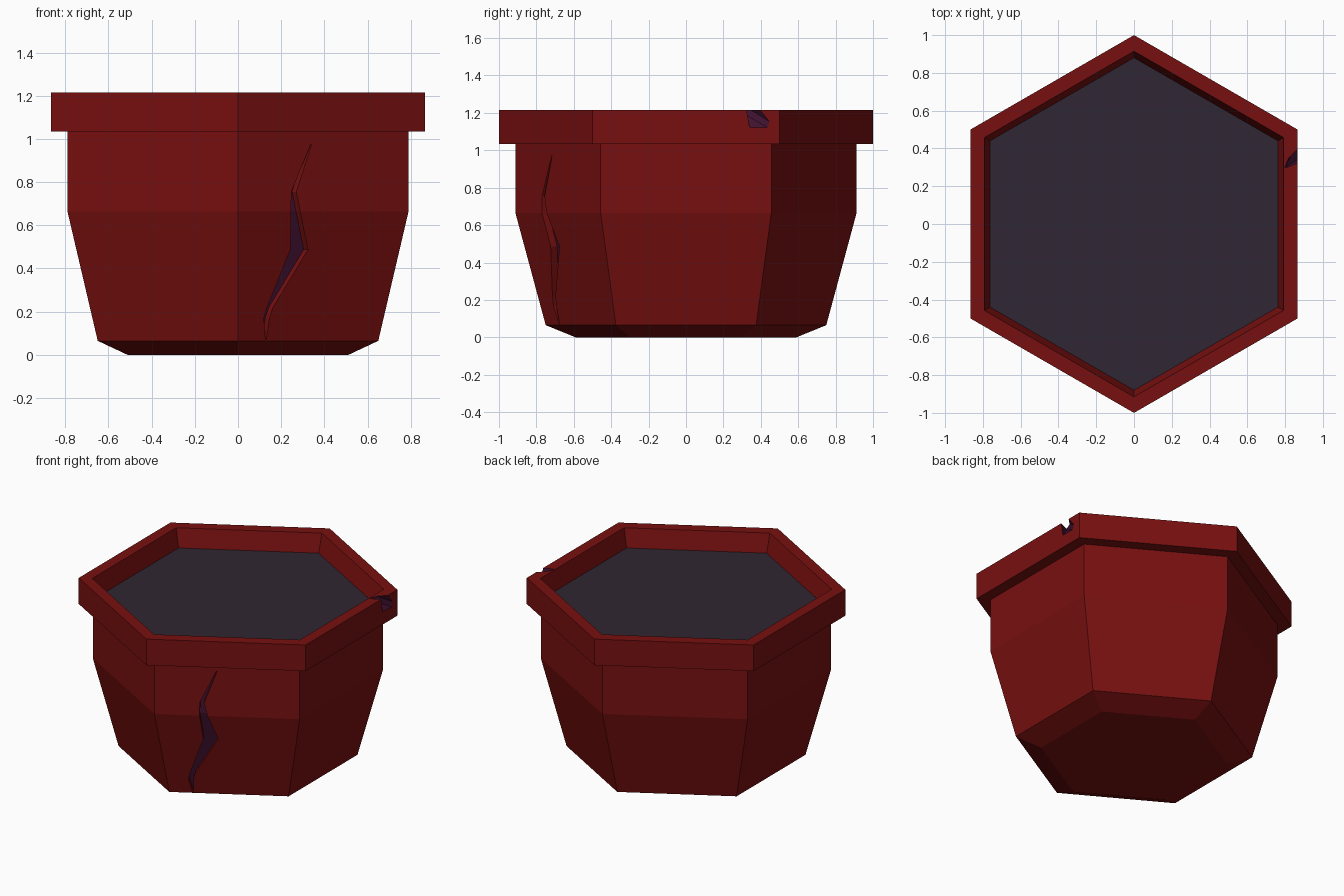
import bpy, bmesh, math
from mathutils import Vector

if "Cube" in bpy.data.objects:
    bpy.data.objects.remove(bpy.data.objects["Cube"])


def material(name, rgb):
    m = bpy.data.materials.new(name)
    m.diffuse_color = (*rgb, 1)
    m.use_nodes = True
    m.node_tree.nodes["Principled BSDF"].inputs["Base Color"].default_value = m.diffuse_color
    return m


MATS = [material("red_glaze", (0.19, 0.005, 0.005)),
        material("dark_soil", (0.030, 0.019, 0.032)),
        material("broken_purple", (0.055, 0.006, 0.03))]
RED, SOIL, PURPLE = range(3)


def finish(name, bm):
    bmesh.ops.recalc_face_normals(bm, faces=bm.faces[:])
    me = bpy.data.meshes.new(name)
    bm.to_mesh(me)
    bm.free()
    for m in MATS:
        me.materials.append(m)
    ob = bpy.data.objects.new(name, me)
    bpy.context.collection.objects.link(ob)
    return ob


# Hexagonal pot: corner radius and height, from the base up and into the rim
profile = [(0.59, 0), (0.75, 0.065), (0.912, 0.665), (0.912, 1.035),
           (1.0, 1.035), (1.0, 1.215), (0.915, 1.215), (0.88, 1.09)]
bm = bmesh.new()
rings = []
for r, z in profile:
    rings.append([bm.verts.new((r * math.cos(math.radians(90 + 60 * k)),
                                r * math.sin(math.radians(90 + 60 * k)), z))
                  for k in range(6)])
for a, b in zip(rings, rings[1:]):
    for k in range(6):
        n = (k + 1) % 6
        bm.faces.new((a[k], a[n], b[n], b[k]))
bm.faces.new(rings[0])
bm.faces.new(rings[-1]).material_index = SOIL
pot = finish("hexagonal_pot", bm)

# Crack cutter: follows the sloping front right wall (height, left x, right x)
rungs = [(0.975, 0.337, 0.341), (0.755, 0.247, 0.270), (0.665, 0.246, 0.288),
         (0.487, 0.243, 0.324), (0.22, 0.135, 0.162), (0.17, 0.120, 0.146),
         (0.072, 0.127, 0.131)]
out = Vector((0.5, -math.sqrt(0.75), 0))


def wall_point(x, z, depth):
    t = min(1, (z - 0.065) / 0.6)
    apothem = (0.75 + 0.162 * t) * math.sqrt(0.75)
    y = (0.5 * x - apothem) / math.sqrt(0.75)
    return Vector((x, y, z)) - out * depth


bm = bmesh.new()
sections = [[bm.verts.new(wall_point(x, z, d)) for x, d in
             ((xl, -0.03), (xr, -0.03), (xr, 0.04), (xl, 0.04))]
            for z, xl, xr in rungs]
for a, b in zip(sections, sections[1:]):
    for k in range(4):
        n = (k + 1) % 4
        f = bm.faces.new((a[k], a[n], b[n], b[k]))
        f.material_index = PURPLE if k == 2 else RED
bm.faces.new(sections[0])
bm.faces.new(sections[-1])
bmesh.ops.triangulate(bm, faces=bm.faces[:])
crack = finish("crack_cutter", bm)

# Chip cutter: tapering wedge out of the right side of the rim
bm = bmesh.new()
for p in [(0.88, 0.325, 1.24), (0.88, 0.39, 1.24), (0.88, 0.475, 1.135),
          (0.88, 0.465, 1.105), (0.88, 0.35, 1.105),
          (0.80, 0.29, 1.24), (0.80, 0.31, 1.24), (0.80, 0.30, 1.20)]:
    bm.verts.new(p)
bmesh.ops.convex_hull(bm, input=bm.verts[:])
for f in bm.faces:
    f.material_index = PURPLE
chip = finish("chip_cutter", bm)

# Carve both damages and discard the cutters
bpy.context.view_layer.objects.active = pot
for cutter in (crack, chip):
    mod = pot.modifiers.new(cutter.name, 'BOOLEAN')
    mod.operation = 'DIFFERENCE'
    mod.solver = 'EXACT'
    mod.object = cutter
    cutter.hide_render = True
    bpy.ops.object.modifier_apply(modifier=mod.name)
    bpy.data.objects.remove(cutter)
